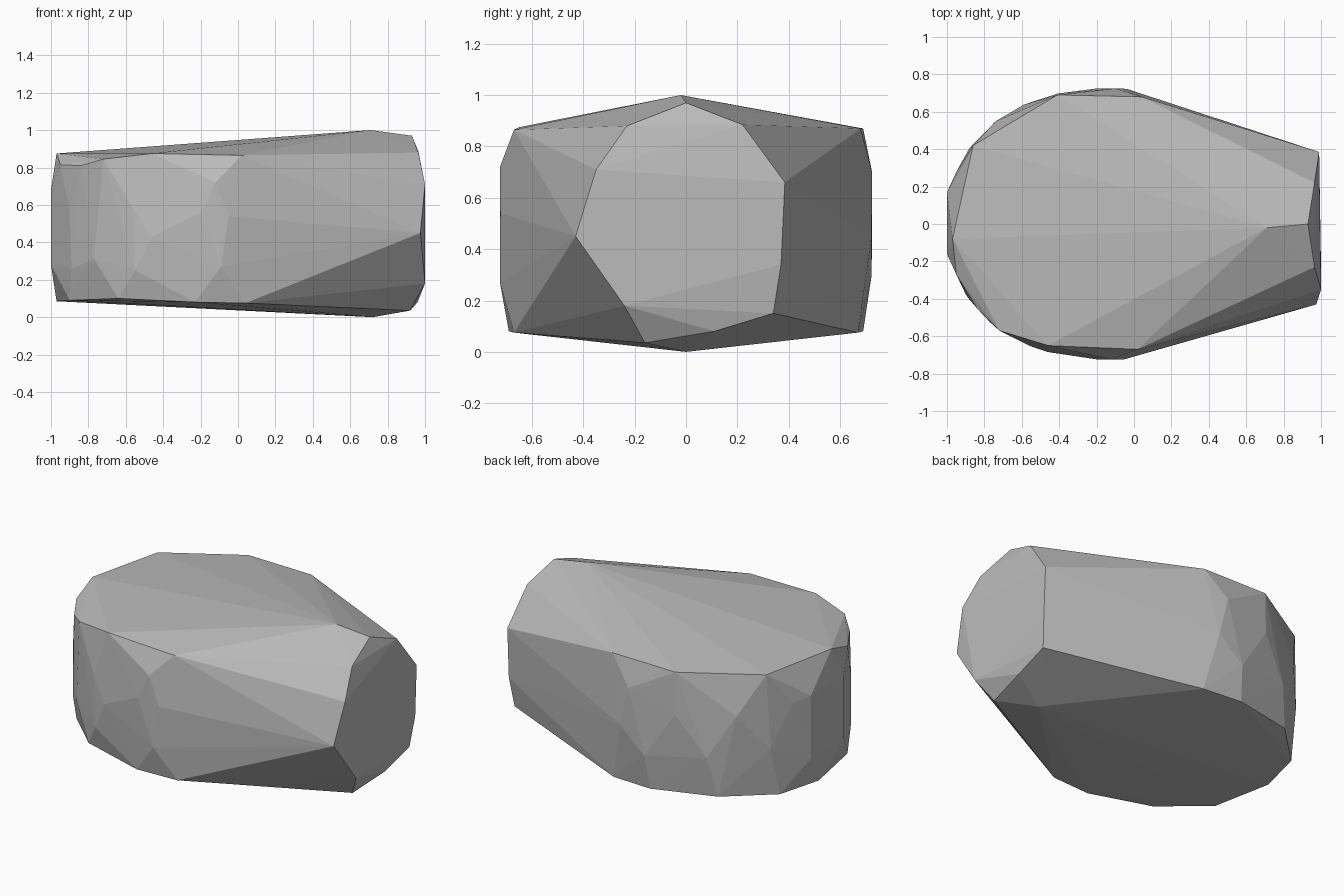
import bpy, bmesh

# Remove the default cube
cube = bpy.data.objects.get("Cube")
if cube:
    bpy.data.objects.remove(cube, do_unlink=True)


def rim_y(x):
    """Half width of the rounded tail at a given x."""
    t = min(1.0, abs(x + 0.13) / 0.87)
    return 0.725 * (1 - t ** 2.2) ** (1 / 2.2)


def side_points(pairs, side):
    """Points on the rounded wall, drawn in slightly near top and bottom."""
    points = []
    for x, z in pairs:
        bulge = 1 - 0.25 * max(0, abs(z - 0.48) - 0.2) ** 2
        points.append((x, side * rim_y(x) * bulge, z))
    return points


# Ridge and keel where the two broad faces meet the nose
ridge = [(0.71, -0.02, 1.0), (0.72, 0, 0)]

# Many-sided nose facet
nose = [
    (0.93, 0, 0.97), (0.965, 0.22, 0.885), (0.99, 0.385, 0.66),
    (0.99, 0.37, 0.34), (0.97, 0.34, 0.15), (0.96, 0.11, 0.08),
    (0.92, -0.16, 0.035), (1, -0.24, 0.18), (0.975, -0.43, 0.45),
    (1, -0.35, 0.71), (0.965, -0.23, 0.88),
]

# Corners of the broad top face
top_rim = [
    (-0.97, -0.08, 0.875), (-0.86, 0.42, 0.87), (-0.41, 0.69, 0.87),
    (0.04, 0.68, 0.87), (0.02, -0.67, 0.865), (-0.46, -0.65, 0.875),
    (-0.72, -0.57, 0.845), (-0.84, -0.45, 0.81), (-0.95, -0.27, 0.815),
]

# Corners of the broad underside
base_rim = [(-0.97, 0.05, 0.085)]
for side in (-1, 1):
    for x, y, z in [(-0.9, 0.34, 0.09), (-0.64, 0.59, 0.1),
                    (-0.23, 0.69, 0.08), (0.04, 0.67, 0.075)]:
        base_rim.append((x, side * y, z))

# Chipped facets around the wall
front_wall = side_points([
    (-0.05, 0.54), (-0.09, 0.27), (-0.12, 0.72), (-0.2, 0.56),
    (-0.46, 0.43), (-0.56, 0.58), (-0.55, 0.25), (-0.9, 0.57),
    (-0.77, 0.31), (-0.72, 0.66), (-0.89, 0.26), (-0.97, 0.65)], -1)
back_wall = side_points([
    (-0.04, 0.45), (-0.1, 0.7), (-0.21, 0.3), (-0.41, 0.6),
    (-0.59, 0.35), (-0.74, 0.62), (-0.88, 0.4), (-0.95, 0.66)], 1)
tail = [(-1, y, z) for y in (-0.16, 0.17) for z in (0.28, 0.68)]

# Wrap all corners in one faceted stone
bm = bmesh.new()
for point in ridge + nose + top_rim + base_rim + front_wall + back_wall + tail:
    bm.verts.new(point)
hull = bmesh.ops.convex_hull(bm, input=bm.verts[:])
loose = [v for v in bm.verts if not v.link_faces]
bmesh.ops.delete(bm, geom=loose, context='VERTS')
bmesh.ops.recalc_face_normals(bm, faces=bm.faces[:])

mesh = bpy.data.meshes.new("stone")
bm.to_mesh(mesh)
bm.free()
stone = bpy.data.objects.new("stone", mesh)
bpy.context.scene.collection.objects.link(stone)

# Plain grey stone colour
grey = bpy.data.materials.new("stone grey")
grey.use_nodes = True
colour = (0.5, 0.5, 0.5, 1)
grey.diffuse_color = colour
grey.node_tree.nodes["Principled BSDF"].inputs["Base Color"].default_value = colour
mesh.materials.append(grey)
